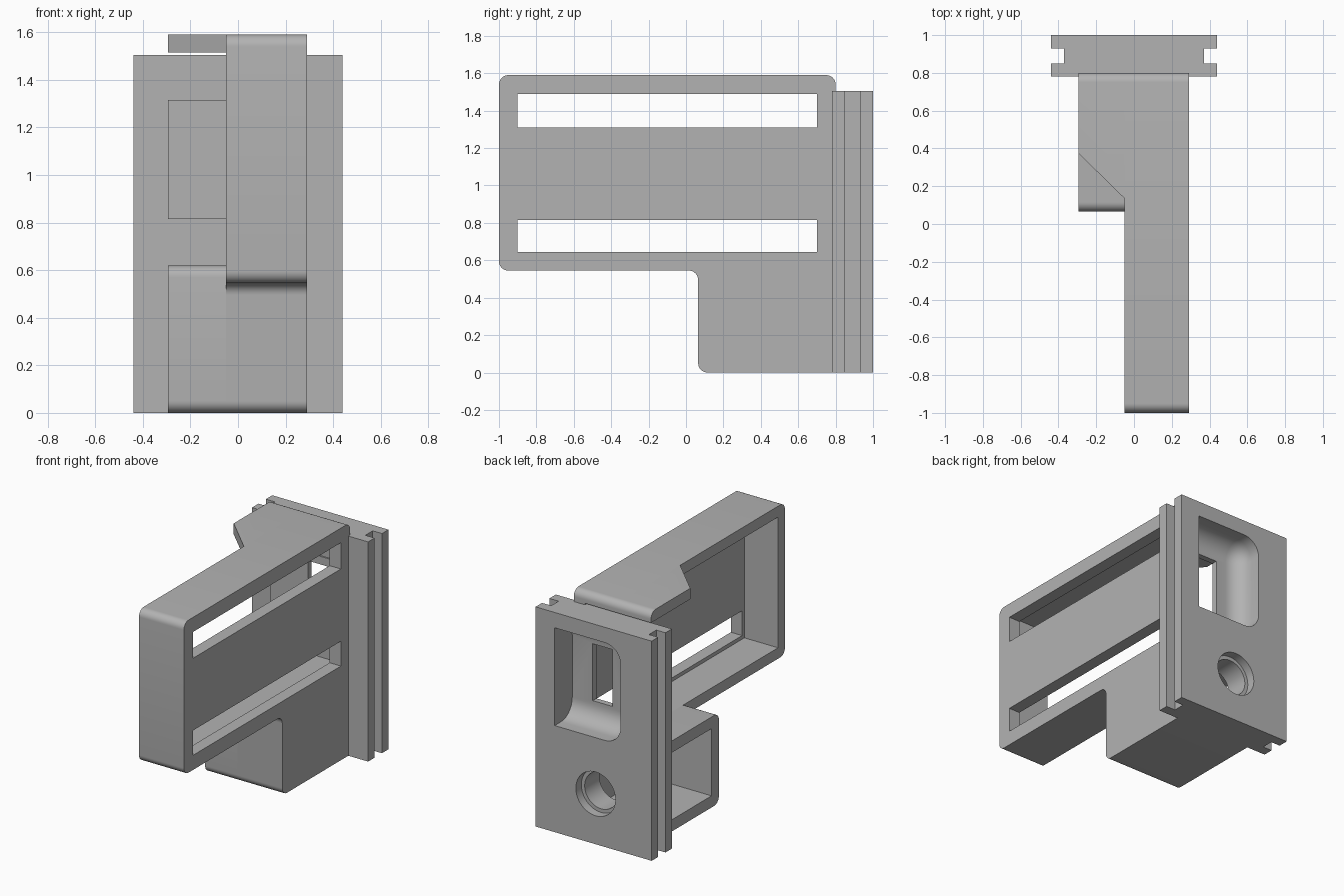
import bpy, bmesh, math
from mathutils import Vector

cube = bpy.data.objects.get("Cube")
if cube:
    bpy.data.objects.remove(cube, do_unlink=True)

grey = bpy.data.materials.new("plain_grey")
grey.use_nodes = True
GREY = (0.45, 0.45, 0.45, 1)
grey.diffuse_color = GREY
grey.node_tree.nodes["Principled BSDF"].inputs["Base Color"].default_value = GREY


def finish(name, bm):
    bmesh.ops.recalc_face_normals(bm, faces=bm.faces[:])
    mesh = bpy.data.meshes.new(name)
    bm.to_mesh(mesh)
    bm.free()
    mesh.materials.append(grey)
    obj = bpy.data.objects.new(name, mesh)
    bpy.context.collection.objects.link(obj)
    return obj


def rounded(corners, steps=8):
    """Replace each (u, v, radius) corner by an arc tangent to both sides."""
    out = []
    for i, (u, v, r) in enumerate(corners):
        p = Vector((u, v))
        if r == 0:
            out.append(p)
            continue
        a = (Vector(corners[i - 1][:2]) - p).normalized()
        b = (Vector(corners[(i + 1) % len(corners)][:2]) - p).normalized()
        for k in range(steps + 1):
            t = k / steps * math.pi / 2
            out.append(p + r * (a * (1 - math.sin(t)) + b * (1 - math.cos(t))))
    return out


def extrude(name, outline, lo, hi, axis):
    """Extrude a (y, z) outline along x, or an (x, y) outline along z."""
    bm = bmesh.new()
    place = (lambda p, d: (d, p[0], p[1])) if axis == "x" else (lambda p, d: (p[0], p[1], d))
    face = bm.faces.new([bm.verts.new(place(p, lo)) for p in outline])
    moved = bmesh.ops.extrude_face_region(bm, geom=[face])["geom"]
    bmesh.ops.translate(bm, vec=place((0, 0), hi - lo),
                        verts=[g for g in moved if isinstance(g, bmesh.types.BMVert)])
    return finish(name, bm)


def box(name, x, y, z):
    return extrude(name, [(x[0], y[0]), (x[1], y[0]), (x[1], y[1]), (x[0], y[1])], *z, "z")


def cylinder(name, x, z, radius, y):
    bm = bmesh.new()
    bmesh.ops.create_cone(bm, cap_ends=True, segments=48, radius1=radius, radius2=radius,
                          depth=y[1] - y[0])
    for v in bm.verts:
        v.co = (x + v.co.x, (y[0] + y[1]) / 2 + v.co.z, z + v.co.y)
    return finish(name, bm)


def bevel(obj, rule, radius):
    """Round every edge whose two end points satisfy the rule."""
    bm = bmesh.new()
    bm.from_mesh(obj.data)
    edges = [e for e in bm.edges if rule(e.verts[0].co, e.verts[1].co)]
    bmesh.ops.bevel(bm, geom=edges, offset=radius, segments=8, profile=0.5, affect="EDGES")
    bm.to_mesh(obj.data)
    bm.free()


def cut(obj, cutters):
    for cutter in cutters:
        mod = obj.modifiers.new("cut", "BOOLEAN")
        mod.operation, mod.solver, mod.object = "DIFFERENCE", "EXACT", cutter
        bpy.context.view_layer.objects.active = obj
        bpy.ops.object.modifier_apply(modifier=mod.name)
        bpy.data.objects.remove(cutter, do_unlink=True)


LEFT, STEP, RIGHT = 0.29, -0.05, -0.295   # outer wall, arm edge, open side
WALL = 0.205                              # inner face of the slotted wall
FRONT, BLOCK, BACK = -1.0, 0.065, 0.80
TOP, ARM_Z, R = 1.59, 0.545, 0.05


def lower_cavity():
    return box("lower_cavity", (-1, WALL), (0.145, 0.9), (0.08, 0.54))


# Arm: rounded L profile, hollow towards the open side, with two long slots
arm = extrude("slotted_arm", rounded([
    (FRONT, ARM_Z, R), (BLOCK, ARM_Z, R), (BLOCK, 0, R), (BACK, 0, 0),
    (BACK, TOP, R), (FRONT, TOP, R)]), STEP, LEFT, "x")
cut(arm, [box("upper_cavity", (-1, WALL), (-0.925, 0.9), (0.62, 1.515)), lower_cavity()]
    + [box("slot", (0, 1), (-0.90, 0.70), z) for z in ((0.645, 0.815), (1.31, 1.49))])

# Lower block on the open side
block = extrude("lower_block", rounded([
    (BLOCK, 0, R), (BACK, 0, 0), (BACK, 0.62, 0), (BLOCK, 0.62, R)]), RIGHT, STEP, "x")
cut(block, [lower_cavity()])

# Top shelf with its slanted front
shelf = extrude("top_shelf", [(STEP, 0.135), (STEP, BACK), (RIGHT, BACK), (RIGHT, 0.375)],
                1.515, TOP, "z")
bevel(shelf, lambda a, b: min(a.y, b.y) > BACK - 0.001 and min(a.z, b.z) > TOP - 0.001, R)

# Back plate with a groove down each side
half = [(0.44, 0.78), (0.44, 0.85), (0.37, 0.85), (0.37, 0.93), (0.44, 0.93), (0.44, 1.0)]
plate = extrude("back_plate", half + [(-x, y) for x, y in reversed(half)], 0, 1.505, "z")

# Finger pocket: round on three sides, square on the left
pocket = box("pocket", (-0.205, 0.295), (0.81, 1.2), (0.73, 1.40))


def pocket_edge(a, b):
    on_floor = max(a.y, b.y) < 0.82
    on_left = min(a.x, b.x) > 0.29
    on_right = max(a.x, b.x) < -0.2
    return (on_floor and not on_left) or (on_right and abs(a.y - b.y) > 0.1)


bevel(pocket, pocket_edge, 0.12)
cut(plate, [pocket,
            box("window", (-0.01, 0.14), (0.7, 0.9), (0.87, 1.26)),
            cylinder("bore", -0.015, 0.345, 0.125, (0.7, 1.1)),
            cylinder("counterbore", -0.015, 0.345, 0.15, (0.94, 1.1))])

# Raised pad inside, around the window
pad = box("window_pad", (RIGHT, WALL), (0.77, 0.785), (0.815, 1.315))
cut(pad, [box("pad_window", (-0.01, 0.14), (0.7, 0.9), (0.87, 1.26))])

# Smooth the rounded corners, keep the rest sharp
bpy.ops.object.select_all(action="DESELECT")
for part in (arm, block, shelf, plate, pad):
    part.select_set(True)
bpy.context.view_layer.objects.active = arm
bpy.ops.object.shade_smooth_by_angle(angle=math.radians(30))
